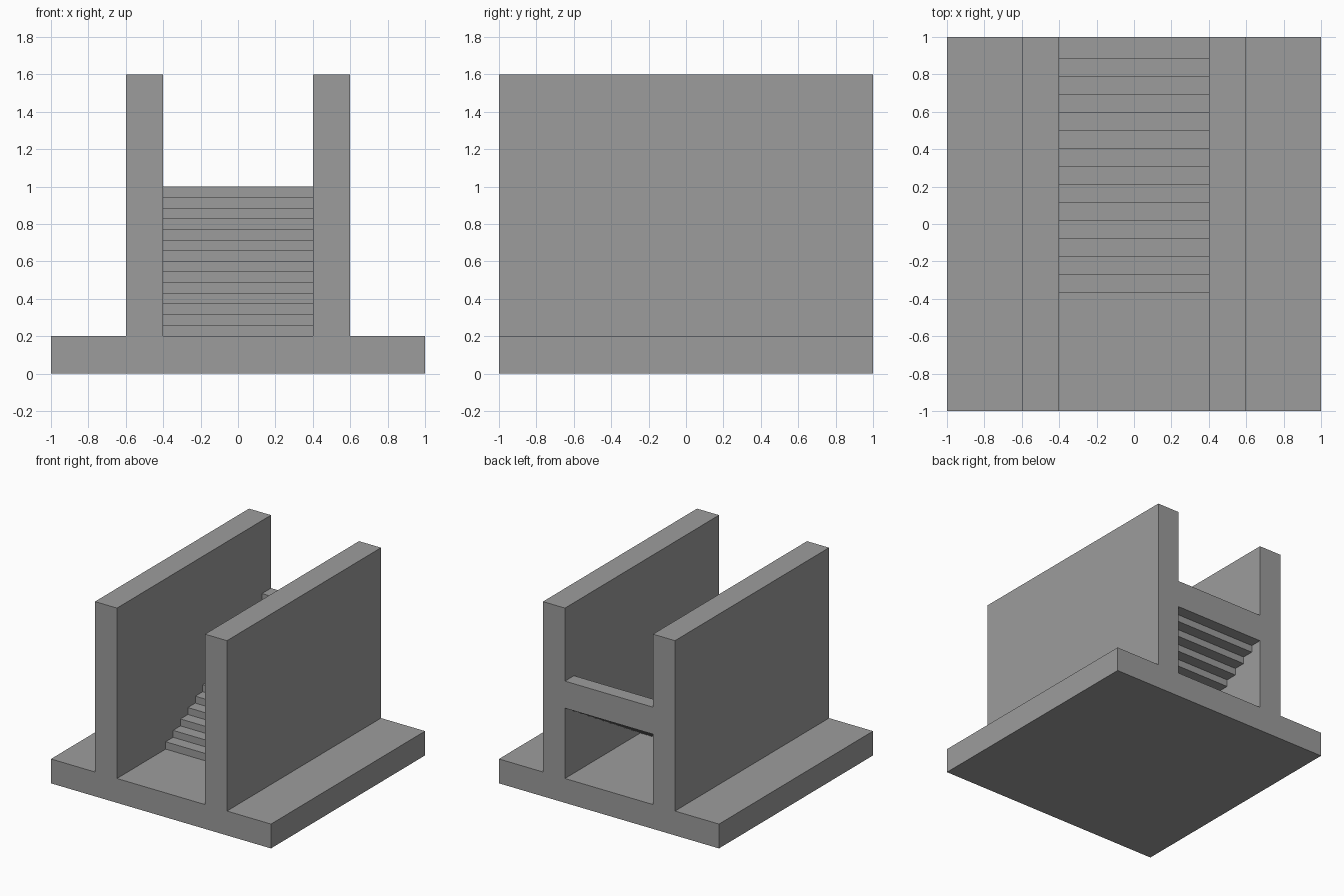
import bpy
import bmesh

if "Cube" in bpy.data.objects:
    bpy.data.objects.remove(bpy.data.objects["Cube"])

# Dark grey used on every part
grey = bpy.data.materials.new("dark_grey")
grey.diffuse_color = (0.335, 0.335, 0.335, 1)
grey.use_nodes = True
grey.node_tree.nodes["Principled BSDF"].inputs["Base Color"].default_value = grey.diffuse_color


def make_object(name, bm):
    bmesh.ops.recalc_face_normals(bm, faces=bm.faces)
    mesh = bpy.data.meshes.new(name)
    bm.to_mesh(mesh)
    bm.free()
    mesh.materials.append(grey)
    obj = bpy.data.objects.new(name, mesh)
    bpy.context.collection.objects.link(obj)
    return obj


def prism(name, profile, x0, x1):
    """Extrude a closed (y, z) profile from x0 to x1."""
    bm = bmesh.new()
    face = bm.faces.new([bm.verts.new((x0, y, z)) for y, z in profile])
    ext = bmesh.ops.extrude_face_region(bm, geom=[face])
    verts = [g for g in ext["geom"] if isinstance(g, bmesh.types.BMVert)]
    bmesh.ops.translate(bm, verts=verts, vec=(x1 - x0, 0, 0))
    return make_object(name, bm)


def rect(z0, z1):
    return [(-1, z0), (1, z0), (1, z1), (-1, z1)]


FLOOR = 0.2

# Floor slab and the two side walls
prism("base", rect(0, FLOOR), -1, 1)
prism("left_wall", rect(FLOOR, 1.6), -0.6, -0.4)
prism("right_wall", rect(FLOOR, 1.6), 0.4, 0.6)

# Staircase: stepped on top and underneath, open space below
STEPS = 14
RUN, RISE = 0.0962, 0.0569
DEPTH, THICK = 0.117, 0.222          # size of each overlapping tread block
front = [1 - DEPTH - RUN * (STEPS - 1 - i) for i in range(STEPS)]
top = [1 - RISE * (STEPS - 1 - i) for i in range(STEPS)]

profile = [(front[0], FLOOR)]
for i in range(STEPS):
    back = front[i + 1] if i < STEPS - 1 else 1
    profile += [(front[i], top[i]), (back, top[i])]
for i in reversed(range(STEPS)):
    bottom = top[i] - THICK
    if bottom <= FLOOR:
        profile.append((front[i] + DEPTH, FLOOR))
        break
    profile += [(front[i] + DEPTH, bottom), (front[i - 1] + DEPTH, bottom)]
prism("stairs", profile, -0.4, 0.4)
